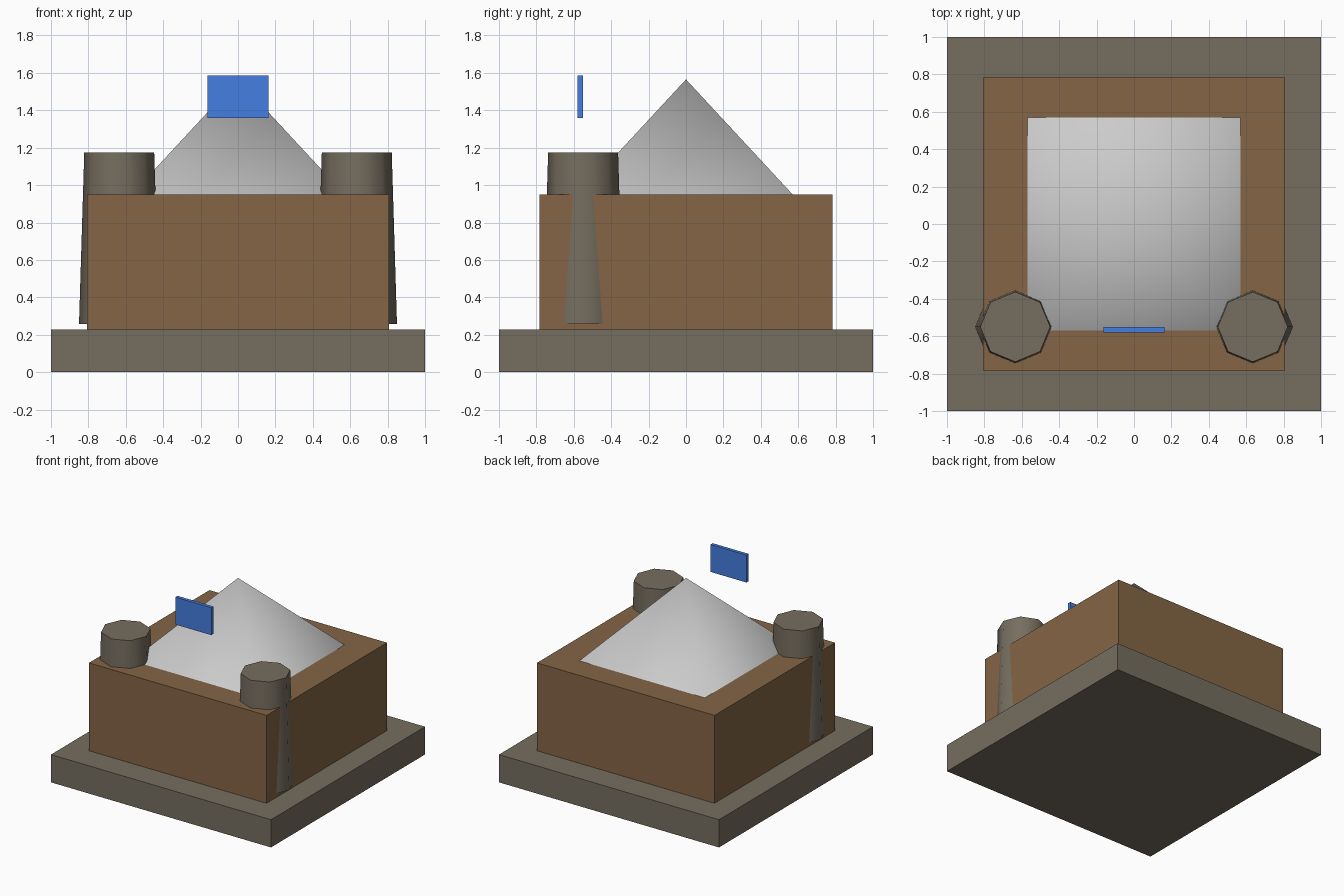
import bpy
from math import pi, radians

if "Cube" in bpy.data.objects:
    bpy.data.objects.remove(bpy.data.objects["Cube"])


def material(name, rgb):
    m = bpy.data.materials.new(name)
    m.diffuse_color = (*rgb, 1)
    m.use_nodes = True
    m.node_tree.nodes["Principled BSDF"].inputs["Base Color"].default_value = m.diffuse_color
    return m


STONE = material("stone", (0.18, 0.155, 0.115))
WOOD = material("wood", (0.23, 0.13, 0.06))
BLUE = material("blue", (0.06, 0.21, 0.75))


def finish(name, mat):
    ob = bpy.context.object
    ob.name = name
    if mat:
        ob.data.materials.append(mat)
    return ob


def box(name, half_x, y0, y1, z0, z1, mat):
    bpy.ops.mesh.primitive_cube_add(size=1, location=(0, (y0 + y1) / 2, (z0 + z1) / 2))
    bpy.context.object.scale = (2 * half_x, y1 - y0, z1 - z0)
    bpy.ops.object.transform_apply(location=False, rotation=False, scale=True)
    return finish(name, mat)


def cone(name, sides, r0, r1, x, y, z0, z1, turn, smooth_angle, mat):
    bpy.ops.mesh.primitive_cone_add(vertices=sides, radius1=r0, radius2=r1, depth=z1 - z0,
                                    location=(x, y, (z0 + z1) / 2), rotation=(0, 0, turn))
    bpy.ops.object.shade_smooth_by_angle(angle=radians(smooth_angle))
    return finish(name, mat)


# Stone plinth and main hall
box("plinth", 1.0, -1.0, 1.0, 0.0, 0.228, STONE)
box("hall", 0.807, -0.782, 0.782, 0.228, 0.95, WOOD)

# Pyramid roof
cone("roof", 4, 0.57 * 2 ** 0.5, 0, 0, 0, 0.95, 1.565, pi / 4, 70, None)

# Tapered octagonal front towers
for side, label in ((-1, "left"), (1, "right")):
    cone(label + "_tower", 8, 0.215, 0.187, side * 0.635, -0.55, 0.258, 1.175, 0, 50, STONE)

# Blue banner floating above the front
box("banner", 0.163, -0.58, -0.552, 1.36, 1.585, BLUE)
